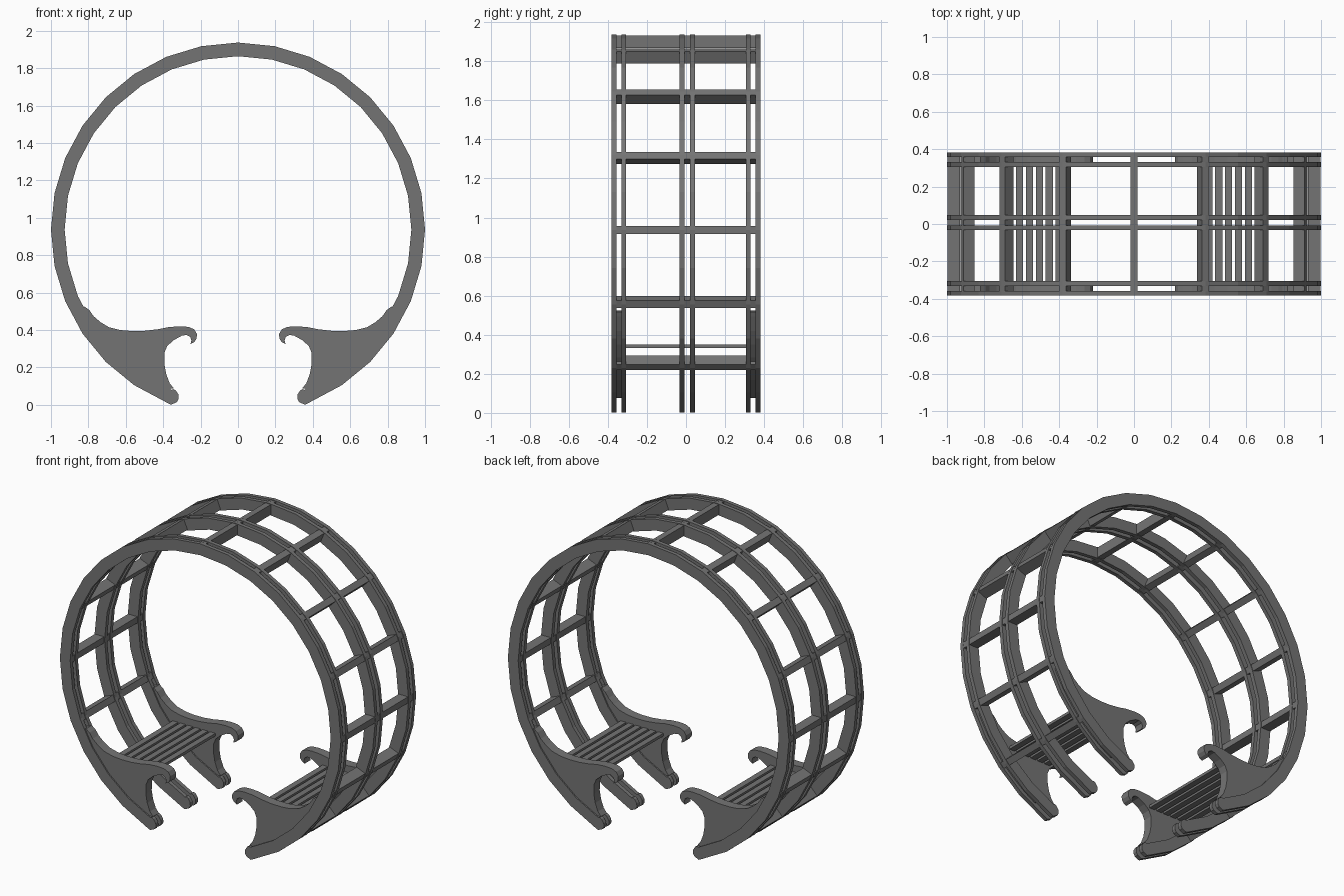
import bpy, bmesh
from math import sin, cos, radians
from mathutils import Matrix, Vector

if "Cube" in bpy.data.objects:
    bpy.data.objects.remove(bpy.data.objects["Cube"])

CZ = 0.937                    # height of the ring centre
R_OUT, R_IN = 1.0, 0.927
STEP = 11.25                  # 32-sided ring

# Dark grey stain shared by every board
stain = bpy.data.materials.new("dark_grey_stain")
stain.diffuse_color = (0.175, 0.175, 0.175, 1)
stain.use_nodes = True
stain.node_tree.nodes["Principled BSDF"].inputs["Base Color"].default_value = stain.diffuse_color


def ring_pt(r, deg):
    """Point on the ring, angle measured from the top towards +x."""
    a = radians(deg)
    return (r * sin(a), CZ + r * cos(a))


def finish(name, bm):
    """Turn a bmesh into a stained object."""
    me = bpy.data.meshes.new(name)
    bm.to_mesh(me)
    bm.free()
    me.materials.append(stain)
    ob = bpy.data.objects.new(name, me)
    bpy.context.collection.objects.link(ob)
    return ob


def plate(name, pts, y0, y1):
    """Flat board: xz outline extruded from y0 to y1."""
    bm = bmesh.new()
    face = bm.faces.new([bm.verts.new((x, y0, z)) for x, z in pts])
    ext = bmesh.ops.extrude_face_region(bm, geom=[face])
    verts = [v for v in ext["geom"] if isinstance(v, bmesh.types.BMVert)]
    bmesh.ops.translate(bm, verts=verts, vec=(0, y1 - y0, 0))
    bmesh.ops.recalc_face_normals(bm, faces=bm.faces)
    return finish(name, bm)


def bar(name, x, z, size, deg=0):
    """Straight bar along y, turned about the y axis."""
    bm = bmesh.new()
    bmesh.ops.create_cube(bm, size=1, matrix=Matrix.Translation((x, 0, z))
                          @ Matrix.Rotation(radians(deg), 4, 'Y')
                          @ Matrix.Diagonal(Vector((*size, 1))))
    return finish(name, bm)


# Open ring outline with rounded feet
foot = [(0.358, 0.001), (0.328, 0.014), (0.317, 0.032), (0.318, 0.055),
        (0.333, 0.078), (0.346, 0.084)]
outer = [ring_pt(R_OUT, i * STEP) for i in range(-14, 15)]
inner = [ring_pt(R_IN, i * STEP) for i in range(14, -15, -1)]
rib_outline = outer + foot + inner + [(-x, z) for x, z in reversed(foot)]

# Ribs: a pair of boards at each end and one in the middle
for name, y0, y1 in (("front_outer_rib", -0.382, -0.357),
                     ("front_inner_rib", -0.331, -0.306),
                     ("middle_rib_front", -0.032, -0.007),
                     ("middle_rib_back", 0.021, 0.047),
                     ("back_inner_rib", 0.306, 0.331),
                     ("back_outer_rib", 0.357, 0.382)):
    plate(name, rib_outline, y0, y1)

# Cross battens around the ring
for i in range(-6, 7):
    deg = i * 22.5
    x, z = ring_pt(0.963, deg)
    bar("cross_batten", x, z, (0.04, 0.722, 0.066), deg)

# Bench side panels: scrolled armrest, curved front leg, outer edge on the ring
arm = [(0.82, 0.525), (0.795, 0.507), (0.772, 0.474), (0.735, 0.442),
       (0.69, 0.415), (0.63, 0.4), (0.57, 0.395), (0.5, 0.396),
       (0.43, 0.404), (0.37, 0.416), (0.31, 0.42), (0.265, 0.417),
       (0.235, 0.404), (0.22, 0.38), (0.221, 0.355), (0.234, 0.336),
       (0.254, 0.325), (0.249, 0.345), (0.256, 0.364), (0.275, 0.374),
       (0.3, 0.37), (0.345, 0.345), (0.378, 0.315), (0.393, 0.28),
       (0.394, 0.22), (0.384, 0.165), (0.365, 0.115), (0.343, 0.088)]
panel_outline = arm + [ring_pt(0.975, 157 - k * 5) for k in range(1, 9)] \
    + [ring_pt(0.975, 115.5)]
for s, side in ((1, "right"), (-1, "left")):
    pts = [(s * x, z) for x, z in panel_outline]
    plate(side + "_bench_panel_front", pts, -0.374, -0.314)
    plate(side + "_bench_panel_back", pts, 0.314, 0.374)
    # Seat slats
    for k in range(6):
        bar(side + "_seat_slat", s * (0.4 + 0.053 * k), 0.342,
            (0.038, 0.64, 0.018))
